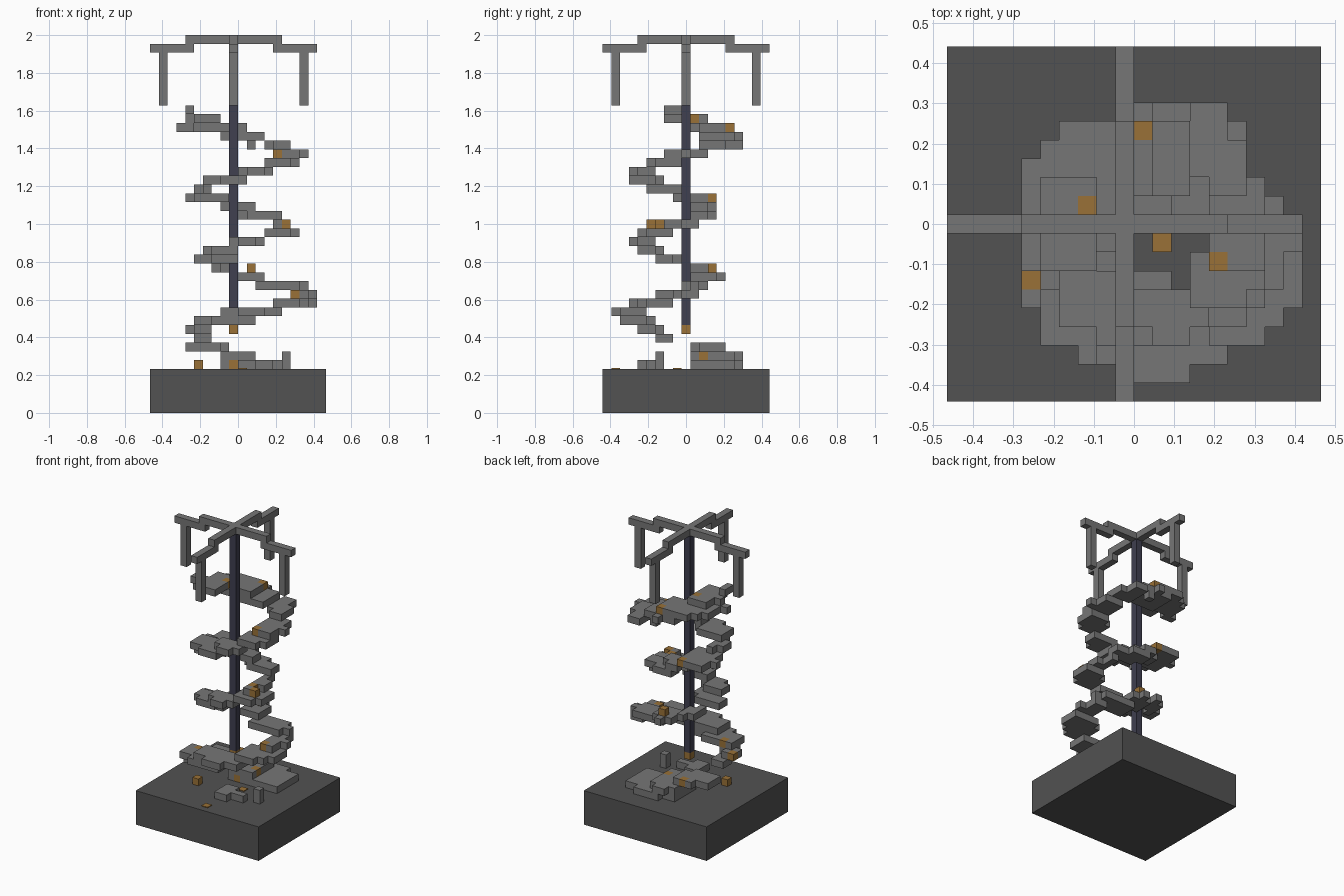
import bpy
import bmesh
import math
from mathutils import Vector

UNIT = 2 / 43                 # one block
MID = 9                       # pole column in both directions

if "Cube" in bpy.data.objects:
    bpy.data.objects.remove(bpy.data.objects["Cube"])


def make_material(name, color):
    mat = bpy.data.materials.new(name)
    mat.use_nodes = True
    mat.diffuse_color = (*color, 1)
    bsdf = mat.node_tree.nodes["Principled BSDF"]
    bsdf.inputs["Base Color"].default_value = (*color, 1)
    bsdf.inputs["Roughness"].default_value = 0.9
    return mat


DARK_STONE = make_material("dark stone", (0.085, 0.085, 0.085))
STONE = make_material("grey stone", (0.18, 0.18, 0.18))
POLE = make_material("dark blue", (0.05, 0.05, 0.08))
AMBER = make_material("amber", (0.32, 0.165, 0.038))


def corner(i, j, k):
    return Vector((i - 10, j - 9.5, k)) * UNIT


def box_cells(i0, i1, j0, j1, k0, k1):
    return {(i, j, k) for i in range(i0, i1 + 1)
            for j in range(j0, j1 + 1) for k in range(k0, k1 + 1)}


def finish(name, bm, mat):
    mesh = bpy.data.meshes.new(name)
    bm.to_mesh(mesh)
    bm.free()
    mesh.materials.append(mat)
    obj = bpy.data.objects.new(name, mesh)
    bpy.context.collection.objects.link(obj)


def box(name, low, high, mat):
    """A plain box between two grid corners."""
    bm = bmesh.new()
    a, b = corner(*low), corner(*high)
    bmesh.ops.create_cube(bm, size=1)
    bmesh.ops.scale(bm, vec=b - a, verts=bm.verts)
    bmesh.ops.translate(bm, vec=(a + b) / 2, verts=bm.verts)
    finish(name, bm, mat)


def blocks(name, cells, mat):
    """Unit blocks on the grid, with only their outer faces."""
    bm = bmesh.new()
    for cell in sorted(cells):
        center = Vector(cell) + Vector((0.5, 0.5, 0.5))
        for axis in range(3):
            for sign in (-1, 1):
                n = Vector((0, 0, 0))
                n[axis] = sign
                if tuple(int(c + d) for c, d in zip(cell, n)) in cells:
                    continue
                u = Vector((0, 0, 0))
                u[(axis + 1) % 3] = 1
                v = n.cross(u)
                ring = [u + v, v - u, -u - v, u - v]
                bm.faces.new([bm.verts.new(corner(*(center + (n + r) / 2)))
                              for r in ring])
    bmesh.ops.remove_doubles(bm, verts=bm.verts, dist=UNIT / 100)
    finish(name, bm, mat)


# Base and central pole
box("base", (0, 0, 0), (20, 19, 5), DARK_STONE)
box("central_pole", (MID, MID, 10), (MID + 1, MID + 1, 42), POLE)

# Cross-shaped canopy with four hanging legs
canopy = {(MID, MID, 42)}
for dx, dy in ((1, 0), (-1, 0), (0, 1), (0, -1)):
    def arm(reach, level):
        canopy.add((MID + dx * reach, MID + dy * reach, level))
    for reach in range(1, 6):
        arm(reach, 42)
    for reach in range(5, 10):
        arm(reach, 41)
    for level in range(35, 41):
        arm(8, level)
blocks("canopy", canopy, STONE)

# Extent (x first, x last, y first, y last) of each layer, going up
FIRST_LAYER = 5
EXTENTS = [
    (8, 15, 10, 15), (8, 11, 10, 15), (4, 8, 10, 13), (4, 6, 6, 7),
    (4, 6, 4, 6), (5, 11, 2, 5), (8, 14, 1, 4), (14, 18, 3, 7),
    (16, 18, 6, 10), (12, 17, 9, 11), (10, 12, 10, 13), (7, 8, 9, 12),
    (5, 9, 6, 8), (6, 9, 4, 6), (9, 12, 3, 5), (13, 16, 4, 7),
    (14, 15, 5, 10), (10, 14, 10, 12), (8, 11, 10, 12), (4, 8, 8, 12),
    (5, 6, 5, 8), (6, 10, 3, 6), (10, 13, 3, 5), (13, 16, 5, 8),
    (14, 17, 7, 11), (13, 15, 11, 15), (8, 12, 11, 15), (4, 10, 10, 14),
    (4, 7, 7, 11), (3, 4, 7, 8),
]


def arc_layer(extent, k):
    """Cells of an extent that lie on an arc bulging away from the pole."""
    i0, i1, j0, j1 = extent
    ci, cj = (i0 + i1) / 2, (j0 + j1) / 2
    angle = math.atan2(cj - 8.5, ci - 10.5)
    angle = round(angle / (math.pi / 4)) * math.pi / 4
    ca, sa = math.cos(angle), math.sin(angle)
    kept = set()
    for i, j, _ in box_cells(*extent, k, k):
        u = (i - ci) / max((i1 - i0) / 2, 0.5)
        v = (j - cj) / max((j1 - j0) / 2, 0.5)
        out, along = u * ca + v * sa, v * ca - u * sa
        if -1.05 <= out + along * along / 2 <= 1.1:
            kept.add((i, j, k))
    return kept


steps = set()
for n, extent in enumerate(EXTENTS):
    steps |= arc_layer(extent, FIRST_LAYER + n)
steps |= {(3, 9, 32), (4, 9, 32), (11, 14, 30)}

# Amber lantern blocks, one below the pole and the rest along the stair
lanterns = {
    (MID, MID, 9), (5, 6, 5), (9, 10, 5), (11, 11, 6), (7, 13, 7),
    (4, 6, 9), (6, 5, 10), (16, 6, 13), (11, 12, 16), (15, 5, 21),
    (14, 6, 21), (8, 12, 24), (14, 7, 29), (10, 14, 32), (7, 10, 33),
}
pole_cells = box_cells(MID, MID, MID, MID, 10, 41)
blocks("spiral_steps", steps - lanterns - pole_cells, STONE)
blocks("lanterns", lanterns, AMBER)

# Loose stones on the base
rubble = box_cells(10, 11, 4, 6, 5, 5) | box_cells(15, 15, 6, 6, 5, 6)
rubble |= box_cells(12, 13, 5, 5, 5, 5)
blocks("rubble", rubble, STONE)

# Amber plates set into the base
for n, (i, j) in enumerate(((11, 8), (10, 1))):
    box(f"floor_plate_{n + 1}", (i, j, 5), (i + 1, j + 1, 5.1), AMBER)
